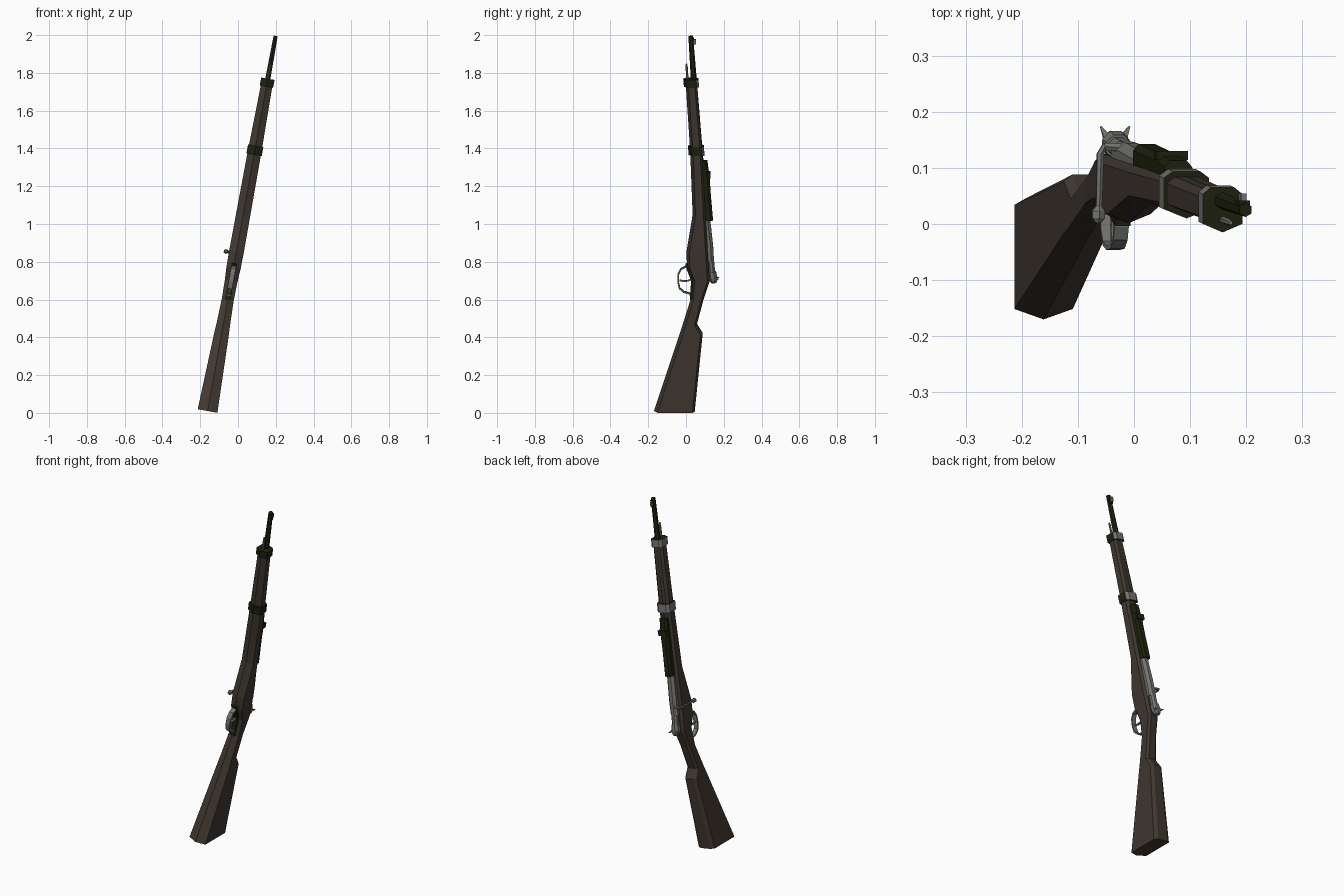
import bpy, bmesh, math
from mathutils import Matrix, Vector

if "Cube" in bpy.data.objects:
    bpy.data.objects.remove(bpy.data.objects["Cube"])

# The rifle leans sideways: local z runs along the barrel, local x across it
A = math.atan(0.1815)
LEAN = Matrix(((math.cos(A), 0, 0.1815, -0.163),
               (0, 1, 0, 0),
               (-math.sin(A), 0, 1, 0),
               (0, 0, 0, 1)))


def material(name, rgb):
    m = bpy.data.materials.new(name)
    m.diffuse_color = (*rgb, 1)
    m.use_nodes = True
    m.node_tree.nodes["Principled BSDF"].inputs["Base Color"].default_value = m.diffuse_color
    return m


WOOD = material("dark_wood", (0.052, 0.039, 0.030))
OLIVE = material("olive_black_metal", (0.013, 0.016, 0.004))
STEEL = material("grey_steel", (0.17, 0.17, 0.16))


def finish(name, bm, mats, rule=None):
    bmesh.ops.recalc_face_normals(bm, faces=bm.faces)
    if rule:
        for f in bm.faces:
            f.material_index = int(rule(f))
    bm.transform(LEAN)
    me = bpy.data.meshes.new(name)
    bm.to_mesh(me)
    bm.free()
    for m in mats:
        me.materials.append(m)
    ob = bpy.data.objects.new(name, me)
    bpy.context.collection.objects.link(ob)
    return ob


def skin(bm, rings):
    rings = [[bm.verts.new(p) for p in r] for r in rings]
    n = len(rings[0])
    for a, b in zip(rings, rings[1:]):
        for i in range(n):
            j = (i + 1) % n
            bm.faces.new((a[i], a[j], b[j], b[i]))
    bm.faces.new(rings[0])
    bm.faces.new(rings[-1])


def loft(name, sections, mats, rule=None):
    """Sections (z, underside y, top y, half width): ridged below, chamfered on top."""
    bm = bmesh.new()
    rings = []
    for z, lo, hi, w in sections:
        c, t = 0.2 * w + 0.008, 0.012
        rings.append([(0, lo, z), (w, lo + c, z), (w, hi - t, z), (w * .6, hi, z),
                      (-w * .6, hi, z), (-w, hi - t, z), (-w, lo + c, z)])
    skin(bm, rings)
    return finish(name, bm, mats, rule)


def tube(name, path, mats, n=6, rule=None):
    """Path points (x, y, z, radius)."""
    bm = bmesh.new()
    pts = [Vector(p[:3]) for p in path]
    rings = []
    for i, p in enumerate(pts):
        d = pts[min(i + 1, len(pts) - 1)] - pts[max(i - 1, 0)]
        q = d.to_track_quat('Z', 'Y')
        rings.append([p + q @ Vector((math.cos(k), math.sin(k), 0)) * path[i][3]
                      for k in (2 * math.pi * (j + .5) / n for j in range(n))])
    skin(bm, rings)
    return finish(name, bm, mats, rule)


def ribbon(name, path, w, t, mats):
    """Flat strip following (y, z) points, half width w, thickness t."""
    bm = bmesh.new()
    pts = [Vector(p) for p in path]
    rings = []
    for i, p in enumerate(pts):
        d = (pts[min(i + 1, len(pts) - 1)] - pts[max(i - 1, 0)]).normalized()
        o = Vector((-d.y, d.x)) * t / 2
        a, b = p + o, p - o
        rings.append([(-w, *a), (w, *a), (w, *b), (-w, *b)])
    skin(bm, rings)
    return finish(name, bm, mats)


def box(name, centre, size, mats):
    bm = bmesh.new()
    bmesh.ops.create_cube(bm, size=1, matrix=Matrix.Translation(centre) @ Matrix.Diagonal((*size, 1)))
    return finish(name, bm, mats)


# Wooden stock, butt to fore-end
loft("stock", [(0.010, -0.170, 0.046, 0.053), (0.42, -0.033, 0.088, 0.039),
               (0.47, -0.017, 0.057, 0.036), (0.60, 0.024, 0.092, 0.032),
               (0.70, 0.032, 0.125, 0.034), (0.77, 0.006, 0.122, 0.038),
               (0.85, 0.002, 0.116, 0.039), (1.05, 0.035, 0.104, 0.038),
               (1.39, 0.022, 0.086, 0.036), (1.76, -0.003, 0.057, 0.030)], [WOOD])

# Barrel bands: dark underneath, bright on top
for name, z, h, lo, hi, w in (("front_band", 1.748, 0.021, -0.013, 0.067, 0.036),
                              ("middle_band", 1.39, 0.024, 0.012, 0.096, 0.041)):
    loft(name, [(z - h, lo + .002, hi + .002, w), (z + h, lo - .002, hi - .002, w)],
         [OLIVE, STEEL], lambda f, m=(lo + hi) / 2: f.normal.y > 0.2 or
         (abs(f.normal.x) > .9 and f.normal.x < 0))

# Barrel, front sight and cleaning rod
tube("barrel", [(0, 0.098, 1.0, 0.022), (0, 0.043, 1.74, 0.016), (0, 0.025, 1.995, 0.0125)], [OLIVE])
box("front_sight", (0, 0.043, 1.965), (0.010, 0.022, 0.026), [STEEL])
box("front_sight_base", (0, 0.034, 1.965), (0.02, 0.016, 0.04), [OLIVE])
tube("cleaning_rod", [(0, 0.012, 1.70, 0.006), (0, 0.003, 1.835, 0.006), (0, 0.002, 1.848, 0.004)], [STEEL])

# Rear sight: base with raised leaf
loft("rear_sight_base", [(1.02, 0.08, 0.143, 0.024), (1.17, 0.075, 0.130, 0.024),
                         (1.24, 0.07, 0.126, 0.025), (1.335, 0.065, 0.113, 0.025)], [OLIVE])
box("rear_sight_slider", (0, 0.122, 1.26), (0.056, 0.016, 0.03), [OLIVE])

# Receiver and bolt
tube("receiver", [(0, 0.104, 1.03, 0.025), (0, 0.120, 0.88, 0.026), (0, 0.124, 0.80, 0.026)], [STEEL], 8)
tube("bolt_body", [(0, 0.115, 0.98, 0.020), (0, 0.138, 0.73, 0.019)], [STEEL], 8)
tube("cocking_piece", [(0, 0.137, 0.745, 0.024), (0, 0.142, 0.715, 0.026),
                       (0, 0.146, 0.70, 0.022), (0, 0.147, 0.688, 0.014)], [STEEL], 8)
for side, s in (("left", -1), ("right", 1)):
    tube("cocking_wing_" + side, [(s * .010, 0.145, 0.715, 0.012), (s * .026, 0.174, 0.712, 0.002)],
         [STEEL], 4)

# Bolt handle bent down on one side
tube("bolt_handle", [(0, 0.135, 0.845, 0.009), (-0.044, 0.138, 0.845, 0.008),
                     (-0.051, 0.125, 0.845, 0.007), (-0.054, 0.025, 0.845, 0.006)], [STEEL], 6)
tube("bolt_knob", [(-0.054, 0.032, 0.845, 0.006), (-0.055, 0.023, 0.845, 0.013),
                   (-0.055, 0.011, 0.845, 0.013), (-0.055, 0.002, 0.845, 0.006)], [STEEL], 6)

# Trigger guard, floor plate and trigger
ribbon("trigger_guard", [(0.035, 0.600), (0.020, 0.632), (-0.012, 0.641), (-0.034, 0.660),
                         (-0.042, 0.695), (-0.040, 0.735), (-0.026, 0.762),
                         (-0.004, 0.773), (0.020, 0.776)], 0.013, 0.008, [STEEL])
ribbon("trigger_plate", [(0.026, 0.600), (0.033, 0.70), (0.008, 0.768), (0.002, 0.79)],
       0.014, 0.012, [OLIVE])
ribbon("trigger", [(0.04, 0.712), (0.012, 0.700), (-0.012, 0.697), (-0.034, 0.702)], 0.005, 0.008, [STEEL])
